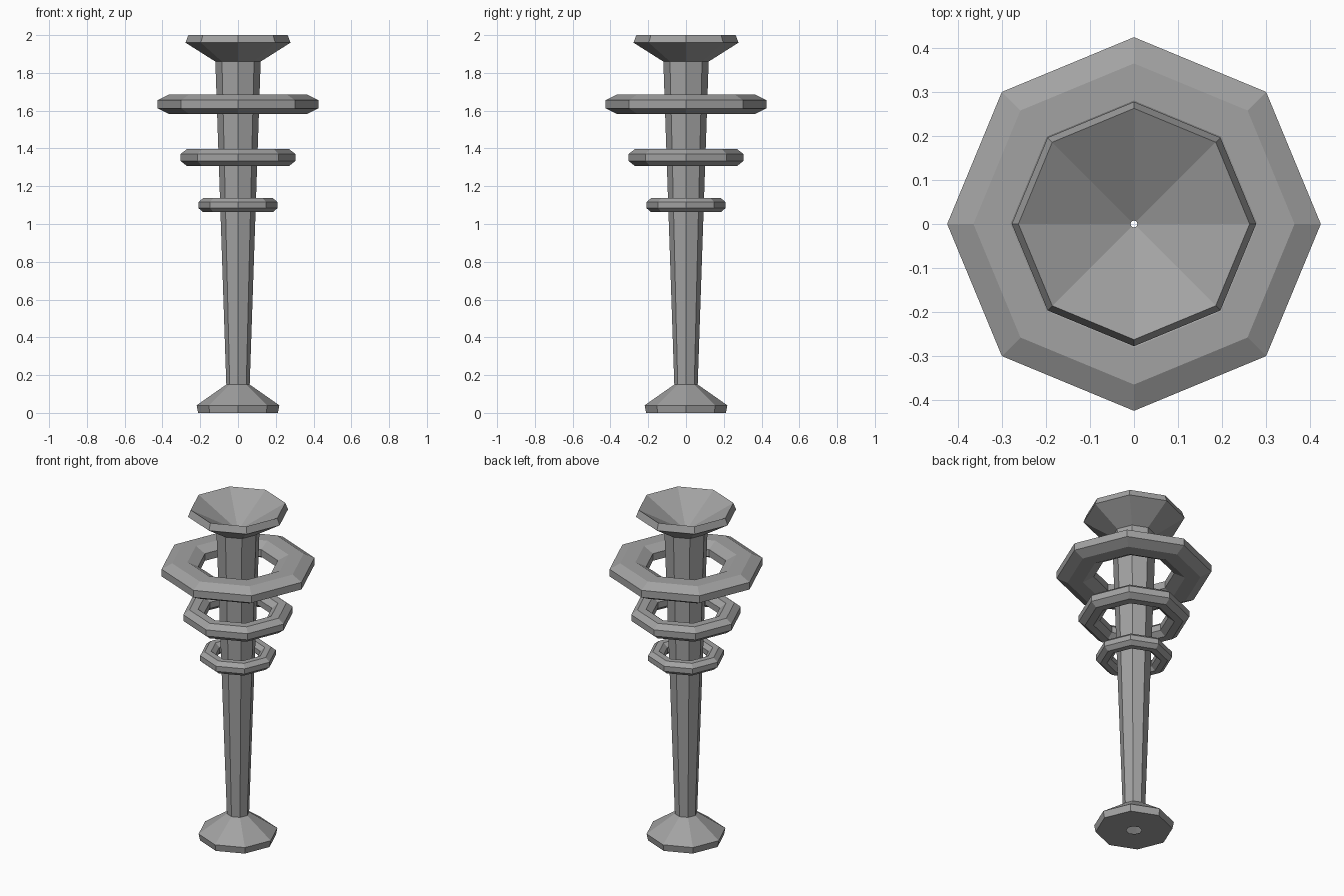
import bpy
import bmesh
from math import cos, sin, pi

SIDES = 8

default_cube = bpy.data.objects.get("Cube")
if default_cube:
    bpy.data.objects.remove(default_cube, do_unlink=True)

# One plain grey for every part
grey = bpy.data.materials.new("stone grey")
grey.use_nodes = True
colour = (0.36, 0.36, 0.36, 1)
grey.diffuse_color = colour
grey.node_tree.nodes["Principled BSDF"].inputs["Base Color"].default_value = colour


def lathe(name, profile, closed=False):
    """Turn a (radius, height) profile around z into a faceted octagonal solid."""
    bm = bmesh.new()
    loops = [[bm.verts.new((r * cos(2 * pi * i / SIDES), r * sin(2 * pi * i / SIDES), z))
              for i in range(SIDES)] for r, z in profile]
    pairs = list(zip(loops, loops[1:]))
    if closed:
        pairs.append((loops[-1], loops[0]))
    for low, high in pairs:
        for i in range(SIDES):
            j = (i + 1) % SIDES
            bm.faces.new((low[i], low[j], high[j], high[i]))
    mesh = bpy.data.meshes.new(name)
    bm.to_mesh(mesh)
    bm.free()
    mesh.materials.append(grey)
    obj = bpy.data.objects.new(name, mesh)
    bpy.context.collection.objects.link(obj)
    return obj


def ring(name, outer, half_width, height, half_height):
    """Floating ring with a flattened octagonal cross-section."""
    centre = outer - half_width
    k = 1 / cos(pi / 8)
    section = [(centre + half_width * k * cos(pi / 8 + i * pi / 4),
                height + half_height * k * sin(pi / 8 + i * pi / 4)) for i in range(8)]
    return lathe(name, section, closed=True)


# Foot, tapered shaft and flared bowl as one turned piece
lathe("pillar", [
    (0.043, 0), (0.211, 0), (0.219, 0.04),    # foot
    (0.062, 0.15), (0.12, 1.86),              # shaft
    (0.278, 1.96), (0.263, 2.0),              # bowl rim
    (0.008, 1.86),                            # bowl inside
])

# Three rings around the shaft, growing upward
ring("lower_ring", 0.21, 0.043, 1.10, 0.037)
ring("middle_ring", 0.304, 0.058, 1.352, 0.045)
ring("upper_ring", 0.425, 0.102, 1.634, 0.052)
